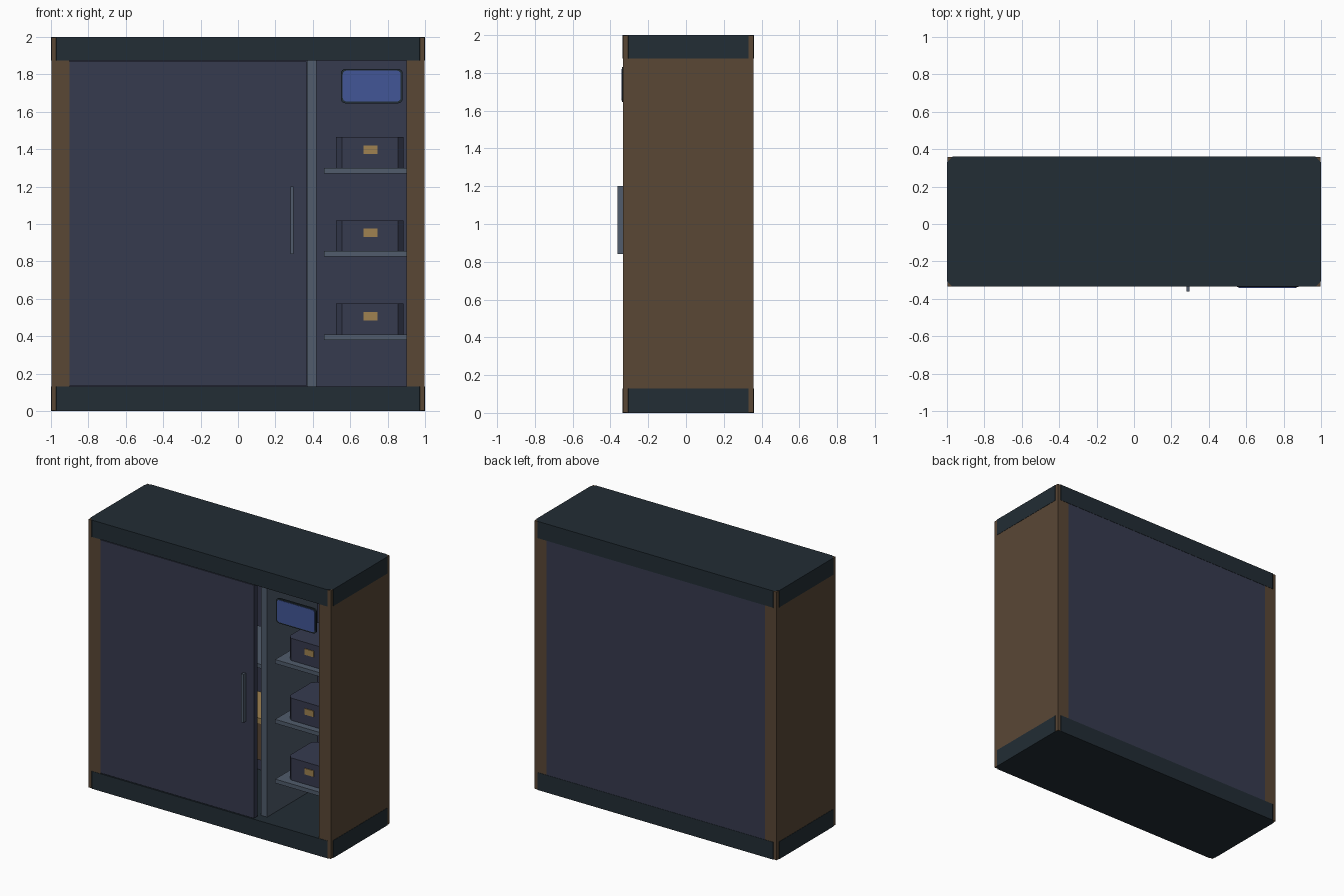
import bpy
import bmesh

if "Cube" in bpy.data.objects:
    bpy.data.objects.remove(bpy.data.objects["Cube"])


def material(name, rgb):
    m = bpy.data.materials.new(name)
    m.use_nodes = True
    m.diffuse_color = (*rgb, 1)
    m.node_tree.nodes["Principled BSDF"].inputs["Base Color"].default_value = (*rgb, 1)
    return m


WOOD = material("brown wood", (0.100, 0.063, 0.036))
NAVY = material("navy panel", (0.037, 0.043, 0.078))
DARK = material("dark slate", (0.016, 0.026, 0.035))
STEEL = material("steel grey", (0.082, 0.108, 0.150))
BLUE = material("blue glass", (0.055, 0.093, 0.310))
GOLD = material("gold label", (0.350, 0.225, 0.082))


def box(name, mat, xs, ys, zs, bevel=0, axis=2, segments=1):
    """Box from ranges; bevel cuts only the edges that run along the axis."""
    bm = bmesh.new()
    bmesh.ops.create_cube(bm, size=1)
    for v in bm.verts:
        v.co = [sum(r) / 2 + c * (r[1] - r[0]) for r, c in zip((xs, ys, zs), v.co)]
    if bevel:
        edges = [e for e in bm.edges
                 if abs((e.verts[0].co - e.verts[1].co).normalized()[axis]) > 0.9]
        bmesh.ops.bevel(bm, geom=edges, offset=bevel, segments=segments,
                        profile=0.5, affect="EDGES")
    mesh = bpy.data.meshes.new(name)
    bm.to_mesh(mesh)
    bm.free()
    mesh.materials.append(mat)
    obj = bpy.data.objects.new(name, mesh)
    bpy.context.collection.objects.link(obj)
    return obj


FRONT, BACK = -0.333, 0.36

# Carcass: side walls, chamfered top and base, back panel
for side, xs in (("left", (0.9, 0.998)), ("right", (-0.998, -0.9))):
    box(side + "_wall", WOOD, xs, (FRONT, BACK - 0.002), (0.002, 1.998))
for name, zs in (("base", (0, 0.13)), ("top", (1.875, 2))):
    box(name, DARK, (-1, 1), (FRONT - 0.002, BACK), zs, bevel=0.03)
box("back_panel", NAVY, (-0.9, 0.9), (0.335, BACK - 0.002), (0.13, 1.875))

# Sliding door with bar handle, and the upright divider behind it
box("door", NAVY, (-0.9, 0.365), (FRONT, -0.29), (0.135, 1.87))
box("door_handle", STEEL, (0.28, 0.298), (-0.362, FRONT), (0.84, 1.2))
box("divider", STEEL, (0.37, 0.42), (-0.257, 0.335), (0.13, 1.875))

# Open shelves, each carrying a chamfered storage box with a label
for i, z in enumerate((0.41, 0.855, 1.3)):
    box(f"shelf_{i + 1}", STEEL, (0.46, 0.9), (-0.22, 0.3), (z - 0.03, z))
    box(f"storage_box_{i + 1}", NAVY, (0.525, 0.885), (-0.17, 0.14), (z, z + 0.165), bevel=0.03)
    box(f"box_label_{i + 1}", GOLD, (0.67, 0.745), (-0.176, -0.17), (z + 0.075, z + 0.12))

# Rounded display at the top of the open side
box("display_frame", DARK, (0.55, 0.88), (-0.338, -0.325), (1.645, 1.83),
    bevel=0.025, axis=1, segments=4)
box("display_glass", BLUE, (0.56, 0.87), (-0.341, -0.337), (1.655, 1.82),
    bevel=0.02, axis=1, segments=4)

# Contents behind the door
box("inner_shelf", STEEL, (-0.88, 0.35), (-0.2, 0.3), (1.19, 1.22))
box("inner_chest", WOOD, (-0.2, 0.3), (-0.1, 0.25), (0.45, 0.72))
box("inner_chest_lid", GOLD, (-0.2, 0.3), (-0.1, 0.25), (0.72, 0.76))
